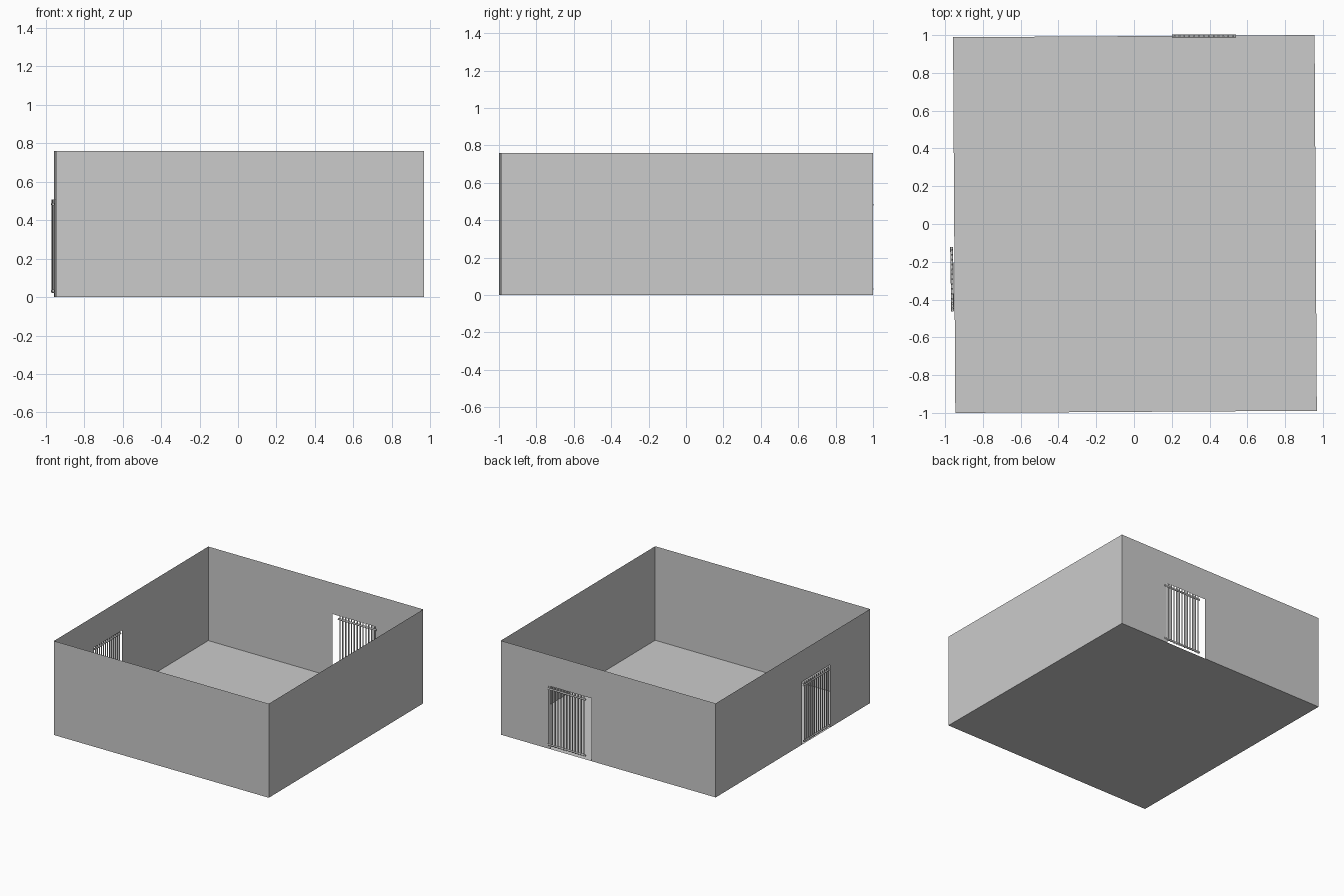
import bpy, bmesh, math
from mathutils import Matrix, Vector

if "Cube" in bpy.data.objects:
    bpy.data.objects.remove(bpy.data.objects["Cube"])

W, D, H = 0.957, 0.9945, 0.76      # half width, half depth, wall height
DOOR = 0.508                       # doorway height
ROOM = Matrix.Translation((0.005, 0, 0)) @ Matrix.Rotation(0.006, 4, 'Z')


def finish(name, bm, matrix):
    mesh = bpy.data.meshes.new(name)
    bm.to_mesh(mesh)
    bm.free()
    obj = bpy.data.objects.new(name, mesh)
    bpy.context.collection.objects.link(obj)
    obj.matrix_world = matrix
    return obj


def sheet(name, rects, matrix):
    """Thin sheet in the local XZ plane made of (x0, z0, x1, z1) panels."""
    bm = bmesh.new()
    for x0, z0, x1, z1 in rects:
        bm.faces.new([bm.verts.new((x, 0, z)) for x, z in
                      ((x0, z0), (x1, z0), (x1, z1), (x0, z1))])
    bmesh.ops.remove_doubles(bm, verts=bm.verts, dist=1e-5)
    # merge the panels into one flat face without seams
    bmesh.ops.dissolve_limit(bm, angle_limit=0.01, verts=bm.verts, edges=bm.edges)
    return finish(name, bm, matrix)


def wall(name, half, matrix, door=None):
    if door is None:
        rects = [(-half, 0, half, H)]
    else:
        a, b = door
        rects = [(-half, 0, a, DOOR), (b, 0, half, DOOR), (-half, DOOR, a, H),
                 (a, DOOR, b, H), (b, DOOR, half, H)]
    sheet(name, rects, matrix)


def rod(bm, p, q, r):
    p, q = Vector(p), Vector(q)
    turn = (q - p).to_track_quat('Z', 'Y').to_matrix().to_4x4()
    bmesh.ops.create_cone(bm, cap_ends=True, segments=8, radius1=r, radius2=r,
                          depth=(q - p).length,
                          matrix=Matrix.Translation((p + q) / 2) @ turn)


def gate(name, width, matrix, bars=13):
    """Barred gate: upright bars held by a top and a bottom rail."""
    bm = bmesh.new()
    for z in (0.032, 0.483):
        rod(bm, (-width / 2, 0, z), (width / 2, 0, z), 0.0075)
    span = width - 0.03
    for i in range(bars):
        x = -span / 2 + span * i / (bars - 1)
        rod(bm, (x, 0, 0.022), (x, 0, 0.507), 0.005)
    obj = finish(name, bm, matrix)
    for poly in obj.data.polygons:
        poly.use_smooth = len(poly.vertices) == 4


def side(x, y, angle):
    return ROOM @ Matrix.Translation((x, y, 0)) @ Matrix.Rotation(angle, 4, 'Z')


# Floor
bm = bmesh.new()
bm.faces.new([bm.verts.new((x, y, 0)) for x, y in ((-W, -D), (W, -D), (W, D), (-W, D))])
finish("floor", bm, ROOM)

# Walls, two of them with a doorway
wall("front_wall", W, side(0, -D, 0))
wall("right_wall", D, side(W, 0, math.pi / 2))
wall("back_wall", W, side(0, D, math.pi), door=(-0.515, -0.15))
wall("left_wall", D, side(-W, 0, -math.pi / 2), door=(0.118, 0.48))

# Barred gates
gate("back_gate", 0.34, Matrix.Translation((0.37, 0.995, 0)))
gate("left_gate", 0.34, Matrix.Translation((-0.963, -0.292, 0)) @ Matrix.Rotation(math.pi / 2 + 0.016, 4, 'Z'))
